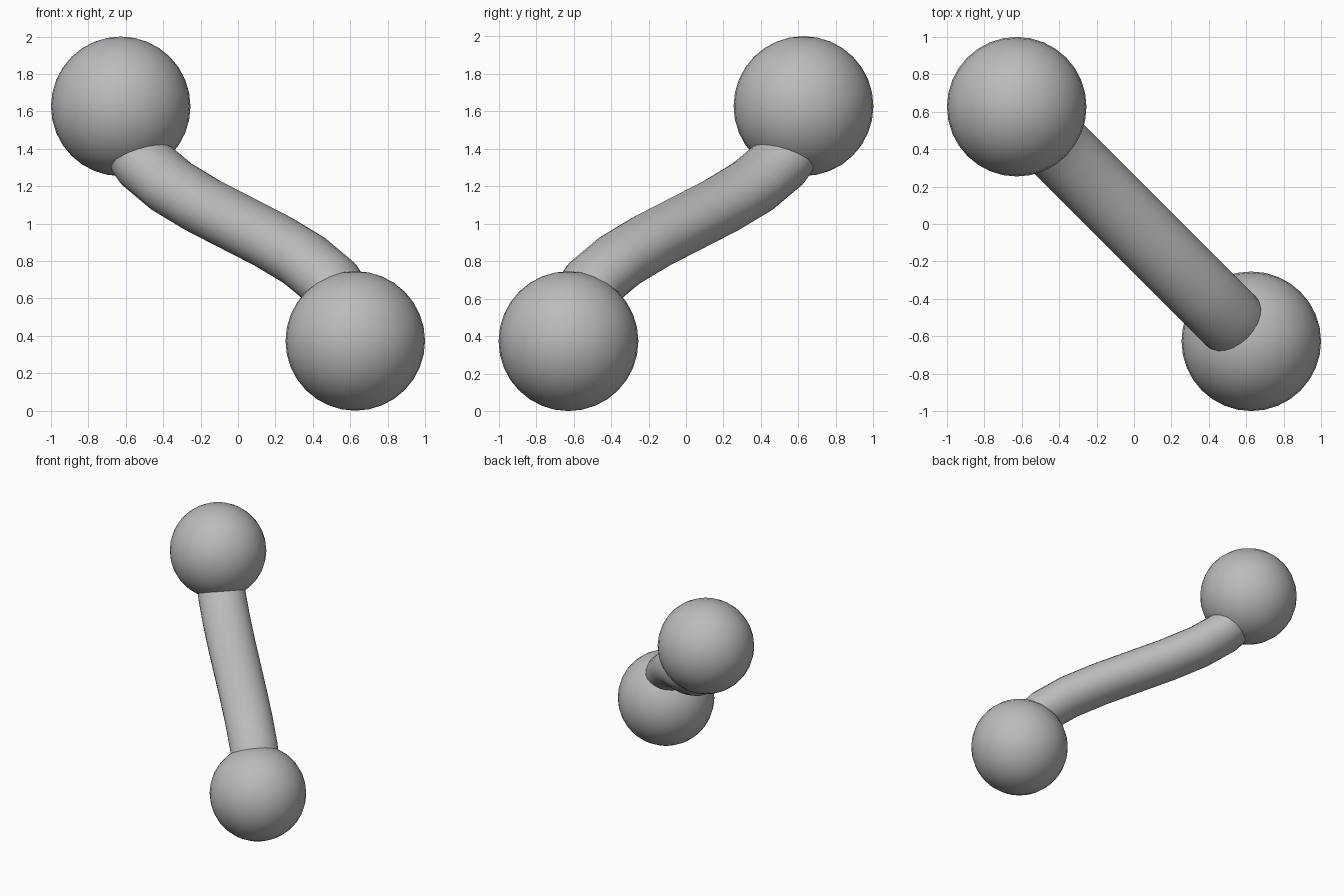
import bpy
import bmesh
import math
from mathutils import Vector

cube = bpy.data.objects.get("Cube")
if cube:
    bpy.data.objects.remove(cube, do_unlink=True)

BALL_R = 0.373
D = 1 - BALL_R           # ball centre distance from the middle on each axis
SIDES, STEPS = 24, 10

grey = bpy.data.materials.new("plain_grey")
grey.use_nodes = True
colour = (0.5, 0.5, 0.5, 1)
grey.diffuse_color = colour
grey.node_tree.nodes["Principled BSDF"].inputs["Base Color"].default_value = colour


def add_part(name, bm):
    bmesh.ops.recalc_face_normals(bm, faces=bm.faces)
    mesh = bpy.data.meshes.new(name)
    bm.to_mesh(mesh)
    bm.free()
    mesh.materials.append(grey)
    mesh.shade_smooth()
    obj = bpy.data.objects.new(name, mesh)
    bpy.context.collection.objects.link(obj)
    return obj


# End balls
for name, side in (("upper_ball", 1), ("lower_ball", -1)):
    bm = bmesh.new()
    bmesh.ops.create_uvsphere(bm, u_segments=32, v_segments=16, radius=BALL_R)
    obj = add_part(name, bm)
    obj.location = (-side * D, side * D, 1 + side * D)

# S-shaped connecting rod: an oval section swept between the ball centres
start, end = Vector((-D, D, 1 + D)), Vector((D, -D, 1 - D))
lead_out, lead_in = Vector((-D, D, 1)), Vector((D, -D, 1))
across = Vector((1, 1, 0)).normalized()
half_width, half_depth = BALL_R / 2, 0.157

bm = bmesh.new()
rings = []
for i in range(STEPS + 1):
    t = i / STEPS
    u = 1 - t
    centre = u**3 * start + 3*u*u*t * lead_out + 3*u*t*t * lead_in + t**3 * end
    tangent = u*u * (lead_out - start) + 2*u*t * (lead_in - lead_out) + t*t * (end - lead_in)
    normal = across.cross(tangent.normalized())
    ring = []
    for k in range(SIDES):
        a = math.tau * k / SIDES
        offset = across * half_width * math.cos(a) + normal * half_depth * math.sin(a)
        ring.append(bm.verts.new(centre + offset))
    rings.append(ring)
for lower, upper in zip(rings, rings[1:]):
    for k in range(SIDES):
        n = (k + 1) % SIDES
        bm.faces.new((lower[k], lower[n], upper[n], upper[k]))
add_part("connecting_rod", bm)
